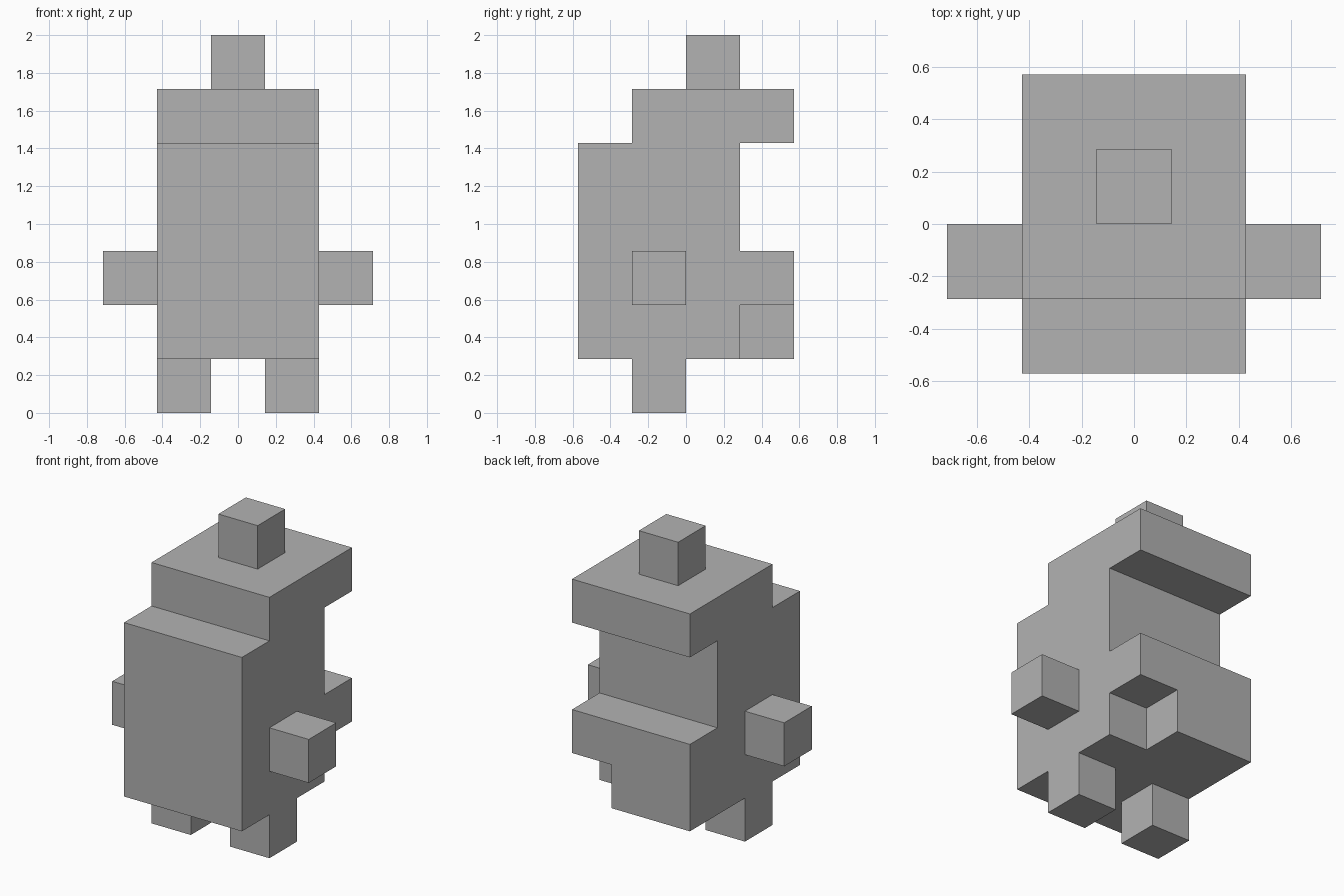
import bpy
import bmesh
from mathutils import Matrix, Vector

U = 2 / 7  # one block

default = bpy.data.objects.get("Cube")
if default:
    bpy.data.objects.remove(default, do_unlink=True)

grey = bpy.data.materials.new("mid_grey")
grey.use_nodes = True
colour = (0.448, 0.448, 0.448, 1)
grey.diffuse_color = colour
grey.node_tree.nodes["Principled BSDF"].inputs["Base Color"].default_value = colour


def add_object(name, bm):
    bmesh.ops.recalc_face_normals(bm, faces=bm.faces)
    mesh = bpy.data.meshes.new(name)
    bm.to_mesh(mesh)
    bm.free()
    mesh.materials.append(grey)
    obj = bpy.data.objects.new(name, mesh)
    bpy.context.collection.objects.link(obj)
    return obj


def block(name, centre, size=(1, 1, 1)):
    """Box with centre and size given in blocks."""
    bm = bmesh.new()
    place = Matrix.Translation(Vector(centre) * U) @ Matrix.Diagonal((*[s * U for s in size], 1))
    bmesh.ops.create_cube(bm, size=1, matrix=place)
    return add_object(name, bm)


def extrude_profile(name, profile, half_width):
    """Side outline (y, z) in blocks, extruded across x."""
    bm = bmesh.new()
    verts = [bm.verts.new((-half_width * U, y * U, z * U)) for y, z in profile]
    face = bm.faces.new(verts)
    side = bmesh.ops.extrude_face_region(bm, geom=[face])["geom"]
    moved = [v for v in side if isinstance(v, bmesh.types.BMVert)]
    bmesh.ops.translate(bm, verts=moved, vec=(2 * half_width * U, 0, 0))
    return add_object(name, bm)


# Body: forward chest, overhanging head and rear shelf in one outline
body = extrude_profile("body", [
    (-2, 1), (2, 1), (2, 3), (1, 3), (1, 5), (2, 5),
    (2, 6), (-1, 6), (-1, 5), (-2, 5)], 1.5)

# Notch in the lower rear corner on the left side
cutter = block("notch_cutter", (1.5, 2, 1), (2, 2, 2))
cutter.hide_render = True
cut = body.modifiers.new("notch", "BOOLEAN")
cut.operation = "DIFFERENCE"
cut.solver = "EXACT"
cut.object = cutter
bpy.context.view_layer.update()
cut_mesh = bpy.data.meshes.new_from_object(
    body.evaluated_get(bpy.context.evaluated_depsgraph_get()))
body.modifiers.clear()
body.data = cut_mesh
bpy.data.objects.remove(cutter, do_unlink=True)

# Knob on top
block("top_knob", (0, 0.5, 6.5))

# Arms and legs
for side, sign in (("left", 1), ("right", -1)):
    block(side + "_arm", (sign * 2, -0.5, 2.5))
    block(side + "_leg", (sign, -0.5, 0.5))
